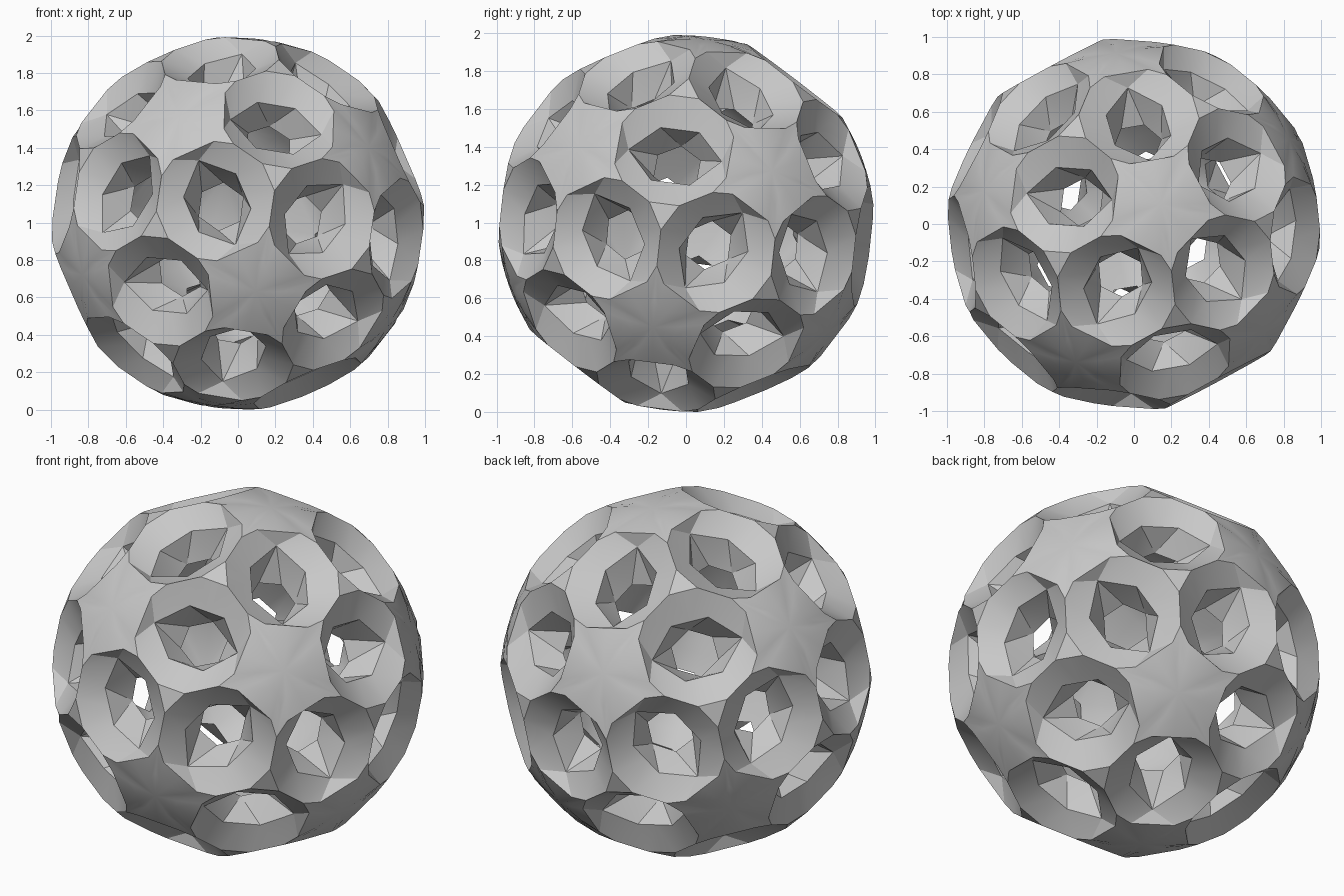
import bpy, bmesh, math
from itertools import combinations
from mathutils import Vector, Matrix

cube = bpy.data.objects.get("Cube")
if cube:
    bpy.data.objects.remove(cube, do_unlink=True)

PHI = (1 + math.sqrt(5)) / 2

# Tilted frame, set from two neighbouring five-fold axes
b = Vector((-0.315, -0.749, 0.583)).normalized()
c = Vector((0.7075, -0.573, 0.413)).normalized()
up = (b + c).normalized()
side = (c - b).normalized()
frame = Matrix((side.cross(up), side, up)).transposed()

# Twelve star centres
stars = []
for p in (-1, 1):
    for q in (-PHI, PHI):
        for v in ((0, p, q), (p, q, 0), (q, 0, p)):
            stars.append((frame @ Vector(v)).normalized())

# Hole outline on the unit ball, and where it meets its neighbours
RIM_ANGLE = math.radians(18.8)
RIM = (math.sin(RIM_ANGLE), math.cos(RIM_ANGLE))
HALF = math.radians(18)                       # half the angle between holes
MEET = math.atan(PHI)                         # direction of a neighbour
spread = math.acos(RIM[1] * math.tan(HALF) / RIM[0])
TIP, GAP = MEET - spread, MEET + spread
FLAT = math.radians(22)                       # straight edge facing a star
STAR_HEIGHT = 0.988
# Opening and throat as (radius, height along the hole axis)
LIP_END, LIP_SIDE = (0.25, 0.88), (0.185, 0.87)
THROAT = (0.13, 0.71)
CORE = 0.70

bm = bmesh.new()


def face(*points):
    bm.faces.new([bm.verts.new(p) for p in points])


def quarter(hole, star, tri):
    """A quarter of a hole, between a star and a three-hole corner."""
    u = (star - hole * star.dot(hole)).normalized()
    v = (tri - hole * tri.dot(hole)).normalized()

    def at(ring, angle):
        flat = u * math.cos(angle) + v * math.sin(angle)
        return hole * ring[1] + flat * ring[0]

    def drop(point, axis):
        return point - axis * point.dot(axis)

    # Gently domed star and the facets below its edge
    bend, tip = at(RIM, FLAT), at(RIM, TIP)
    end, lip = at(LIP_END, 0), at(LIP_SIDE, math.radians(56))
    top = star * STAR_HEIGHT
    for r0, r1 in ((drop(bend, v), bend), (bend, tip)):
        h0, h1 = ((star + r).normalized() * 0.992 for r in (r0, r1))
        face(top, h0, h1)
        face(h0, r0, r1, h1)
        face(r0, end, r1)

    # Bands beside the neighbouring hole and the small triangle
    gap = at(RIM, GAP)
    gap_mid, lip_mid = drop(gap, u), drop(lip, u)
    face(tip, end, lip)
    face(tip, lip, gap)
    face(gap, lip, lip_mid, gap_mid)
    face(tri * gap.dot(tri), gap, gap_mid)

    # Faceted throat
    near, far = at(THROAT, math.radians(29)), at(THROAT, math.pi / 2)
    near_mid = drop(near, v)
    face(end, near_mid, near)
    face(end, near, lip)
    face(lip, near, far)
    face(lip, far, lip_mid)

    # Inner shell, reaching to the mirror plane between holes
    out = u * math.cos(MEET) + v * math.sin(MEET)
    normal = out * math.cos(HALF) - hole * math.sin(HALF)
    near_edge, far_edge = drop(near, normal), drop(far, normal)
    face(star * CORE, near_mid, near)
    face(star * CORE, near, near_edge)
    face(near, far, far_edge, near_edge)
    face(tri * CORE, far, far_edge)


# A hole sits between every two neighbouring stars
for trio in combinations(stars, 3):
    if all(s.dot(t) > 0.3 for s, t in combinations(trio, 2)):
        tri = sum(trio, Vector()).normalized()
        for s, t in combinations(trio, 2):
            hole = (s + t).normalized()
            quarter(hole, s, tri)
            quarter(hole, t, tri)

bmesh.ops.remove_doubles(bm, verts=bm.verts, dist=0.0005)
bmesh.ops.recalc_face_normals(bm, faces=bm.faces)

# Stand the ball on the ground
bmesh.ops.translate(bm, verts=bm.verts, vec=(0, 0, -min(v.co.z for v in bm.verts)))

mesh = bpy.data.meshes.new("pierced_ball")
bm.to_mesh(mesh)
bm.free()
ball = bpy.data.objects.new("pierced_ball", mesh)
bpy.context.collection.objects.link(ball)

# Plain grey
grey = bpy.data.materials.new("plain_grey")
grey.use_nodes = True
colour = (0.58, 0.58, 0.58, 1)
grey.diffuse_color = colour
grey.node_tree.nodes["Principled BSDF"].inputs["Base Color"].default_value = colour
mesh.materials.append(grey)

bpy.ops.object.select_all(action="DESELECT")
ball.select_set(True)
bpy.context.view_layer.objects.active = ball
bpy.ops.object.shade_smooth_by_angle(angle=math.radians(25))
